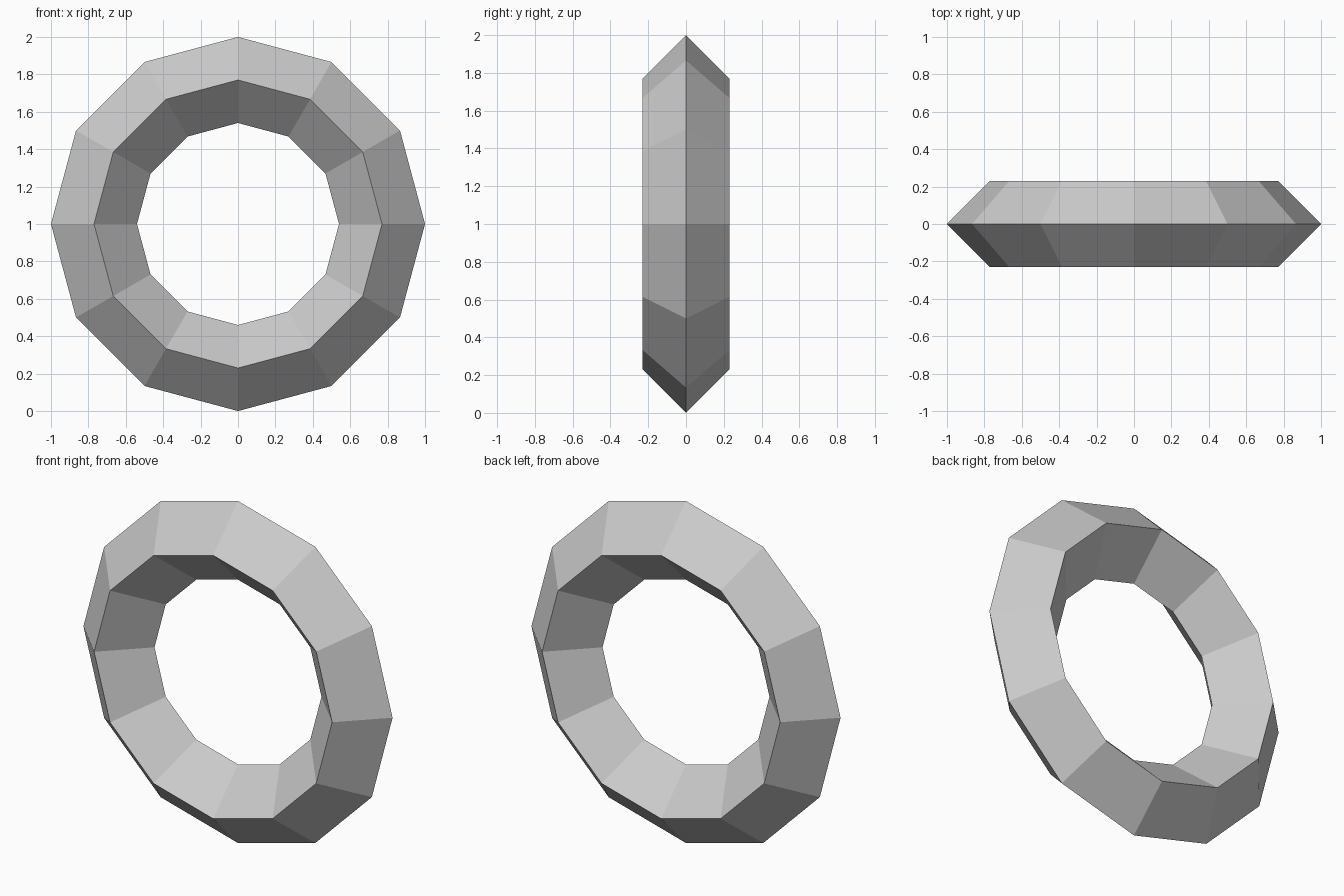
import bpy
import bmesh
import math
from mathutils import Matrix

# Remove the default cube
cube = bpy.data.objects.get("Cube")
if cube:
    bpy.data.objects.remove(cube, do_unlink=True)

MAJOR, MINOR = 0.77, 0.23
SEGMENTS, SIDES = 12, 4

# Plain grey material
grey = bpy.data.materials.new("plain_grey")
grey.use_nodes = True
colour = (0.6, 0.6, 0.6, 1.0)
grey.diffuse_color = colour
grey.node_tree.nodes["Principled BSDF"].inputs["Base Color"].default_value = colour

# Upright ring: a diamond cross-section swept around the y axis
bm = bmesh.new()
rings = []
for i in range(SEGMENTS):
    turn = Matrix.Rotation(2 * math.pi * i / SEGMENTS, 3, 'Y')
    ring = []
    for j in range(SIDES):
        a = 2 * math.pi * j / SIDES
        v = bm.verts.new((MAJOR + MINOR * math.cos(a), MINOR * math.sin(a), 0))
        v.co = turn @ v.co
        ring.append(v)
    rings.append(ring)

for i, ring in enumerate(rings):
    after = rings[(i + 1) % SEGMENTS]
    for j in range(SIDES):
        k = (j + 1) % SIDES
        bm.faces.new((ring[j], ring[k], after[k], after[j]))
bmesh.ops.recalc_face_normals(bm, faces=bm.faces)

mesh = bpy.data.meshes.new("ring")
bm.to_mesh(mesh)
bm.free()
mesh.materials.append(grey)
ring_obj = bpy.data.objects.new("ring", mesh)
ring_obj.location.z = MAJOR + MINOR
bpy.context.collection.objects.link(ring_obj)
